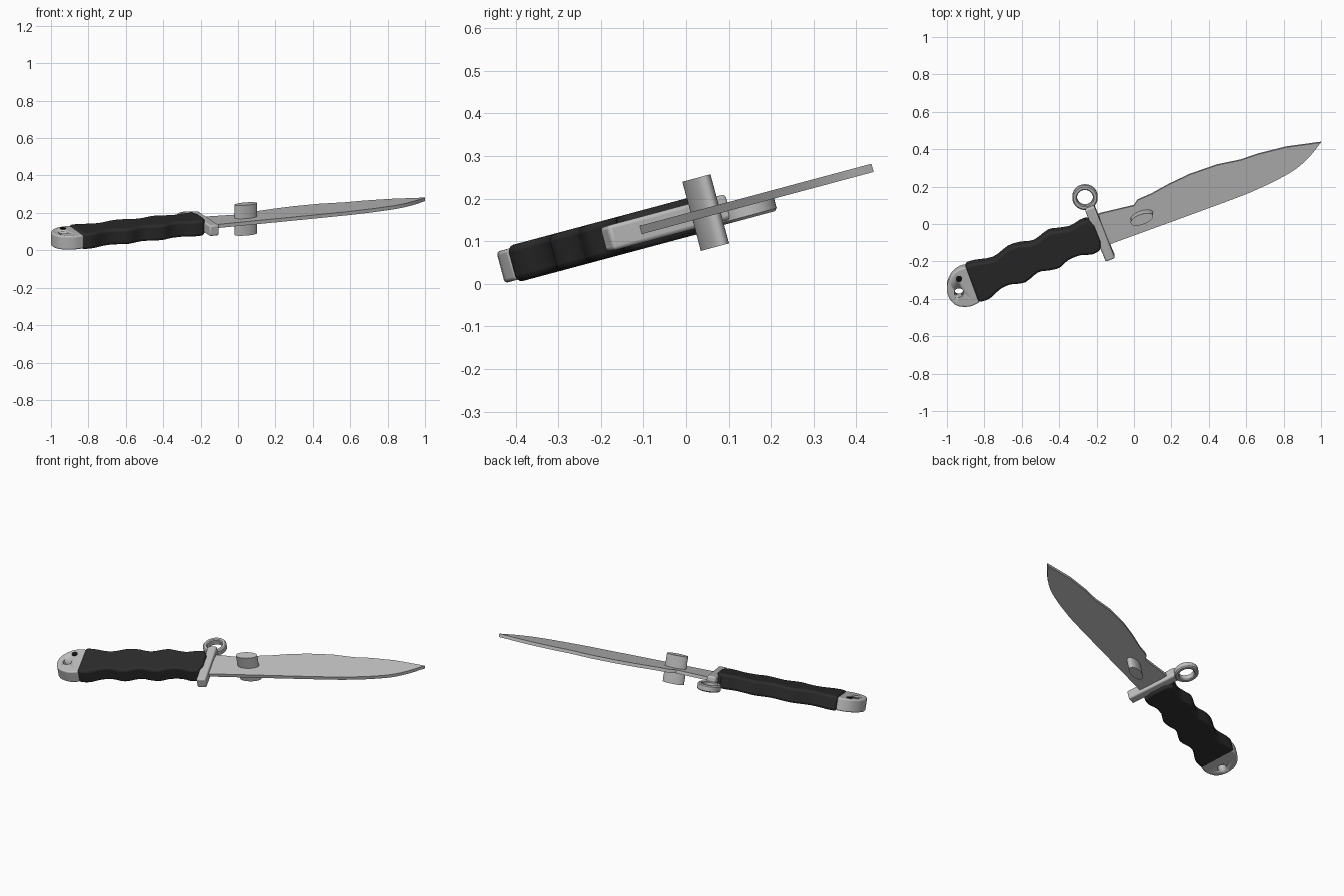
import bpy, bmesh, math
from mathutils import Matrix, Vector

if "Cube" in bpy.data.objects:
    bpy.data.objects.remove(bpy.data.objects["Cube"])

TILT = math.radians(15)
PLACE = Matrix.Translation((0, 0, 0.155)) @ Matrix.Rotation(TILT, 4, 'X')
SQUASH = math.cos(TILT)   # outlines are given as ground-plane footprints
AXIS = math.radians(20.5)  # direction of the blade within its own plane


def material(name, v):
    m = bpy.data.materials.new(name)
    m.diffuse_color = (v, v, v, 1)
    m.use_nodes = True
    m.node_tree.nodes["Principled BSDF"].inputs["Base Color"].default_value = m.diffuse_color
    return m


STEEL = material("steel", 0.52)
RUBBER = material("black_rubber", 0.025)
DARK = material("dark_screw", 0.006)


def smooth(pts, n=4):
    """Catmull-Rom through an open list of points."""
    p = [Vector(q) for q in pts]
    p = [2 * p[0] - p[1]] + p + [2 * p[-1] - p[-2]]
    out = []
    for a, b, c, d in zip(p, p[1:], p[2:], p[3:]):
        for i in range(n):
            t = i / n
            out.append(0.5 * (2 * b + (c - a) * t + (2 * a - 5 * b + 4 * c - d) * t * t
                              + (3 * b - a - 3 * c + d) * t ** 3))
    return [tuple(q) for q in out] + [tuple(pts[-1])]


def finish(name, bm, mat, bevel=0, segments=3):
    bmesh.ops.recalc_face_normals(bm, faces=bm.faces)
    me = bpy.data.meshes.new(name)
    bm.to_mesh(me)
    bm.free()
    ob = bpy.data.objects.new(name, me)
    bpy.context.collection.objects.link(ob)
    ob.matrix_world = PLACE
    me.materials.append(mat)
    if bevel:
        mod = ob.modifiers.new("rounding", 'BEVEL')
        mod.width, mod.segments = bevel, segments
        mod.limit_method, mod.angle_limit = 'ANGLE', math.radians(50)
    bpy.ops.object.select_all(action='DESELECT')
    ob.select_set(True)
    bpy.context.view_layer.objects.active = ob
    bpy.ops.object.shade_smooth_by_angle(angle=math.radians(35))
    return ob


def plate(name, outline, low, high, mat, bevel=0, segments=3, squash=SQUASH):
    """Extrude a flat outline between two heights above the knife's mid plane."""
    bm = bmesh.new()
    face = bm.faces.new([bm.verts.new((x, y / squash, low)) for x, y in outline])
    top = bmesh.ops.extrude_face_region(bm, geom=[face])
    bmesh.ops.translate(bm, vec=(0, 0, high - low),
                        verts=[g for g in top["geom"] if isinstance(g, bmesh.types.BMVert)])
    return finish(name, bm, mat, bevel, segments)


def ellipse(cx, cy, a, b, turn=0, n=40):
    """Ellipse in the knife plane, centred on a footprint point."""
    pts = []
    for i in range(n):
        t = 2 * math.pi * i / n
        u, v = a * math.cos(t), b * math.sin(t)
        pts.append((cx + u * math.cos(turn) - v * math.sin(turn),
                    cy + (u * math.sin(turn) + v * math.cos(turn)) * SQUASH))
    return pts


# Blade: stepped back edge, clipped point and curved cutting edge
back = [(-0.19, 0.055), (0.0, 0.10), (0.02, 0.13), (0.09, 0.16), (0.19, 0.215),
        (0.30, 0.267), (0.41, 0.305), (0.44, 0.316), (0.57, 0.343), (0.66, 0.374),
        (0.81, 0.412), (1.0, 0.438)]
edge = smooth([(0.985, 0.42), (0.94, 0.364), (0.87, 0.30), (0.78, 0.246),
               (0.67, 0.193), (0.51, 0.128), (-0.14, -0.11)])
plate("blade", back + edge, -0.010, 0.010, STEEL)

# Oval stud passing through the blade
plate("blade_stud", ellipse(0.042, 0.046, 0.063, 0.028, AXIS), -0.084, 0.084, STEEL)

# Wavy grip with finger swells
upper = smooth([(-0.904, -0.214), (-0.85, -0.198), (-0.754, -0.182), (-0.674, -0.123),
                (-0.61, -0.102), (-0.535, -0.091), (-0.46, -0.037), (-0.406, -0.027),
                (-0.342, -0.016), (-0.289, 0.016), (-0.246, 0.032)], 3)
lower = smooth([(-0.18, -0.134), (-0.225, -0.155), (-0.289, -0.16), (-0.353, -0.187),
                (-0.396, -0.225), (-0.45, -0.24), (-0.513, -0.251), (-0.583, -0.305),
                (-0.663, -0.316), (-0.717, -0.342), (-0.77, -0.39), (-0.83, -0.412)], 3)
plate("grip", upper + [(-0.214, 0.0), (-0.18, -0.085)] + lower,
      -0.044, 0.044, RUBBER, 0.018)

# Rounded steel pommel with a lanyard hole
cap = smooth([(-0.895, -0.222), (-0.93, -0.23), (-0.968, -0.257), (-0.995, -0.305),
              (-1.0, -0.353), (-0.979, -0.402), (-0.94, -0.431), (-0.877, -0.433),
              (-0.825, -0.41)], 3)
pommel = plate("pommel", cap, -0.038, 0.038, STEEL, 0.008)
cutter = plate("lanyard_hole_cutter", ellipse(-0.936, -0.358, 0.025, 0.025, 0, 24),
               -0.1, 0.1, STEEL)
cutter.hide_render = True
cutter.hide_set(True)
hole = pommel.modifiers.new("lanyard_hole", 'BOOLEAN')
hole.operation, hole.object = 'DIFFERENCE', cutter

# Dark screw set in the pommel
plate("pommel_screw", ellipse(-0.936, -0.284, 0.017, 0.017, 0, 20), 0.030, 0.042, DARK)

# Guard bar
a, b = Vector((-0.238, 0.092)), Vector((-0.126, -0.186))
side = (b - a).normalized().orthogonal() * 0.027
plate("guard", [tuple(p) for p in (a + side, a - side, b - side, b + side)],
      -0.030, 0.030, STEEL, 0.009)

# Muzzle ring at the end of the guard, slightly below the mid plane
bm = bmesh.new()
section = [(0.043, -0.034), (0.048, -0.039), (0.062, -0.039), (0.068, -0.033),
           (0.068, -0.006), (0.062, 0.0), (0.048, 0.0), (0.043, -0.005)]
N = 40
rings = []
for i in range(N):
    t = 2 * math.pi * i / N
    rings.append([bm.verts.new((-0.262 + r * math.cos(t), 0.139 / SQUASH + r * math.sin(t), w))
                  for r, w in section])
for i in range(N):
    p, q = rings[i], rings[(i + 1) % N]
    for j in range(len(section)):
        k = (j + 1) % len(section)
        bm.faces.new((p[j], q[j], q[k], p[k]))
finish("muzzle_ring", bm, STEEL)
